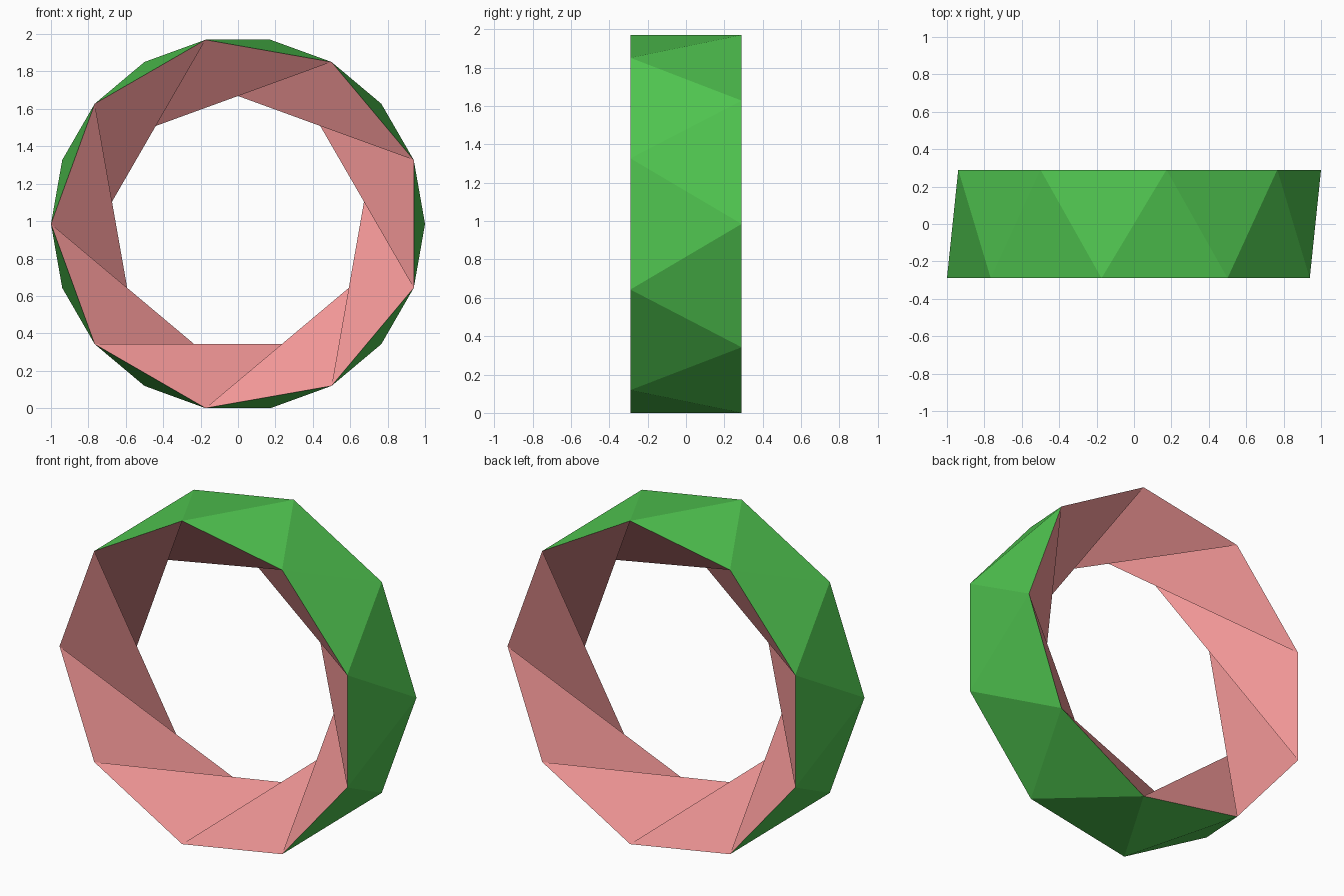
import bpy, bmesh
from math import cos, sin, radians

if "Cube" in bpy.data.objects:
    bpy.data.objects.remove(bpy.data.objects["Cube"])

N, STEP, HALF = 9, 40, 0.29
CENTRE_Z = cos(radians(10))


def material(name, rgb):
    m = bpy.data.materials.new(name)
    m.diffuse_color = (*rgb, 1)
    m.use_nodes = True
    m.node_tree.nodes["Principled BSDF"].inputs["Base Color"].default_value = m.diffuse_color
    return m


bm = bmesh.new()


def ring(y, start):
    pts = [radians(start + STEP * k) for k in range(N)]
    return [bm.verts.new((cos(a), y, CENTRE_Z + sin(a))) for a in pts]


# front and back nine-sided rims, half a step out of phase
front = ring(-HALF, 20)
back = ring(HALF, 0)


def band(shift, mat, flip):
    """Triangle strip joining the rims, twisted by a number of steps."""
    for k in range(N):
        f0, f1 = front[k], front[(k + 1) % N]
        b0, b1 = back[(k + shift) % N], back[(k + shift + 1) % N]
        for tri in ((f0, f1, b1), (f0, b1, b0)):
            face = bm.faces.new(tri[::-1] if flip else tri)
            face.material_index = mat


band(0, 0, True)    # outer antiprism wall
band(2, 1, False)   # inner wall, twisted further round
bmesh.ops.recalc_face_normals(bm, faces=bm.faces[:])

mesh = bpy.data.meshes.new("twisted_ring")
bm.to_mesh(mesh)
bm.free()
mesh.materials.append(material("green", (0.08, 0.56, 0.08)))
mesh.materials.append(material("pink", (0.89, 0.31, 0.31)))
obj = bpy.data.objects.new("twisted_ring", mesh)
bpy.context.collection.objects.link(obj)
